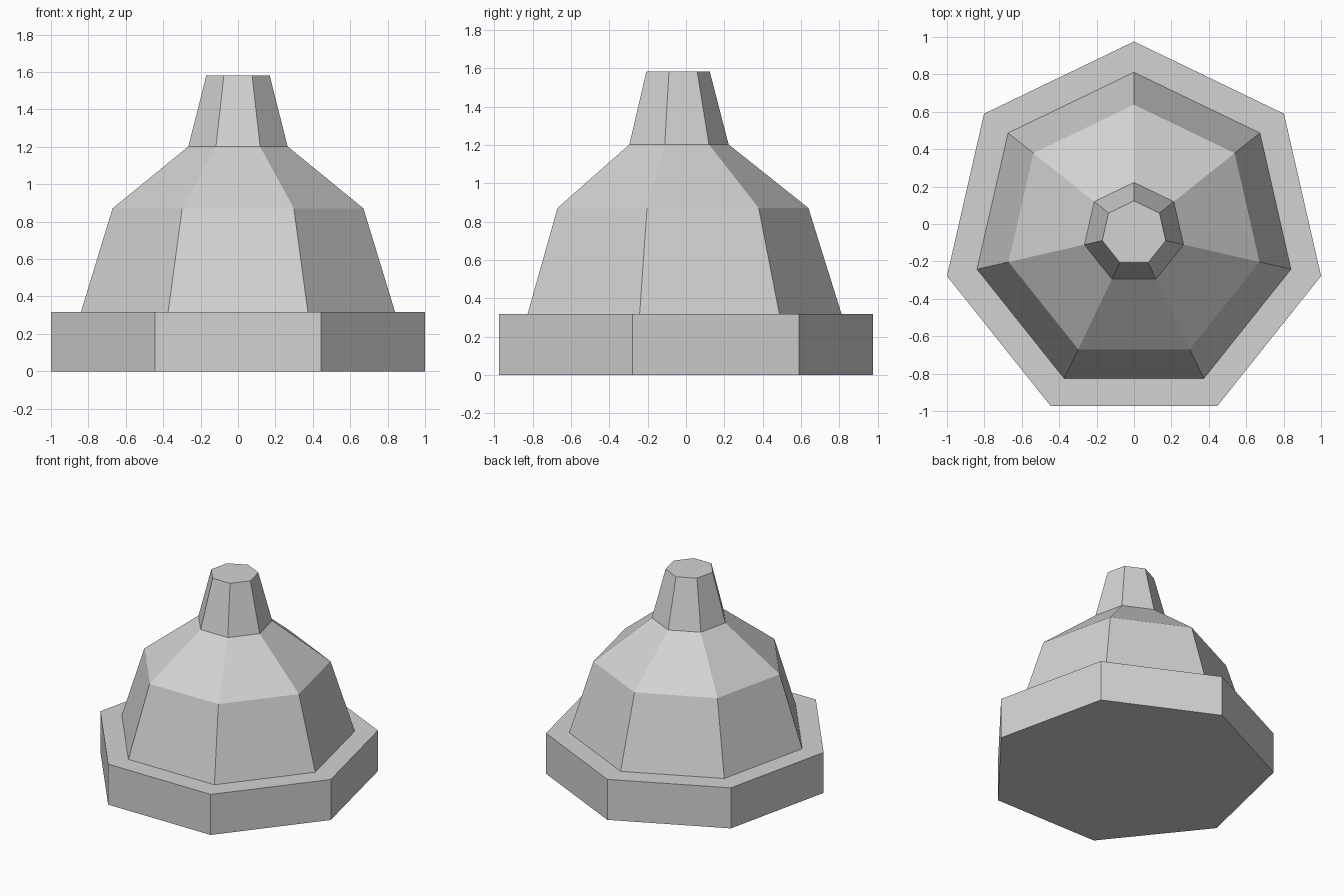
import bpy, bmesh
from math import cos, sin, pi

SIDES = 7
CENTRE_Y = -0.05  # shifts the seven-sided plan so its depth is centred

cube = bpy.data.objects.get("Cube")
if cube:
    bpy.data.objects.remove(cube, do_unlink=True)

grey = bpy.data.materials.new("light_grey")
grey.use_nodes = True
colour = (0.65, 0.65, 0.65, 1)
grey.diffuse_color = colour
grey.node_tree.nodes["Principled BSDF"].inputs["Base Color"].default_value = colour


def faceted_part(name, profile, bottom=False, top=False):
    """Stack seven-sided rings from (radius, height) pairs, with optional caps."""
    bm = bmesh.new()
    rings = []
    for radius, z in profile:
        angles = [pi / 2 + 2 * pi * i / SIDES for i in range(SIDES)]
        rings.append([bm.verts.new((radius * cos(a), radius * sin(a), z)) for a in angles])
    for low, high in zip(rings, rings[1:]):
        for i in range(SIDES):
            j = (i + 1) % SIDES
            bm.faces.new((low[i], low[j], high[j], high[i]))
    if bottom:
        bm.faces.new(rings[0][::-1])
    if top:
        bm.faces.new(rings[-1])
    mesh = bpy.data.meshes.new(name)
    bm.to_mesh(mesh)
    bm.free()
    mesh.materials.append(grey)
    obj = bpy.data.objects.new(name, mesh)
    obj.location.y = CENTRE_Y
    bpy.context.collection.objects.link(obj)
    return obj


# Flat plinth
faceted_part("base_plinth", [(1.0257, 0), (1.0257, 0.318)], bottom=True, top=True)

# Sloped body with a shallower shoulder
faceted_part("domed_body", [(0.861, 0.318), (0.688, 0.871), (0.272, 1.202)])

# Tapered neck with a flat tip
faceted_part("tapered_neck", [(0.272, 1.202), (0.174, 1.582)], top=True)
